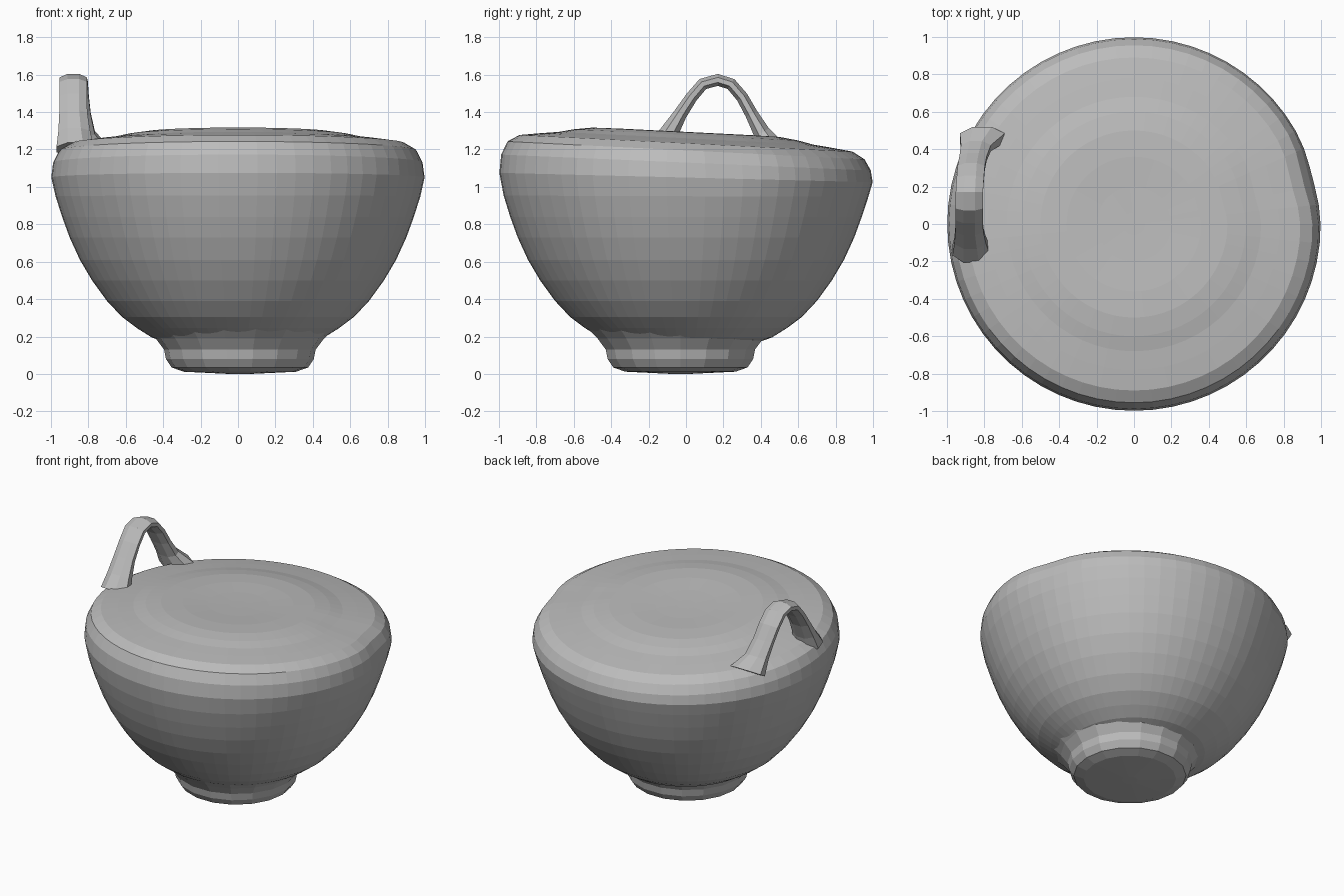
import bpy, bmesh, math
from mathutils import Vector

if "Cube" in bpy.data.objects:
    bpy.data.objects.remove(bpy.data.objects["Cube"])

clay = bpy.data.materials.new("plain grey")
clay.diffuse_color = (0.5, 0.5, 0.5, 1)
clay.use_nodes = True
clay.node_tree.nodes["Principled BSDF"].inputs["Base Color"].default_value = clay.diffuse_color


def finish(bm, name):
    bmesh.ops.recalc_face_normals(bm, faces=bm.faces)
    mesh = bpy.data.meshes.new(name)
    bm.to_mesh(mesh)
    bm.free()
    mesh.materials.append(clay)
    obj = bpy.data.objects.new(name, mesh)
    bpy.context.collection.objects.link(obj)
    return obj


def skin(bm, rings):
    """Join closed rings of vertices and cap both ends."""
    n = len(rings[0])
    for a, b in zip(rings, rings[1:]):
        for i in range(n):
            j = (i + 1) % n
            bm.faces.new((a[i], a[j], b[j], b[i]))
    for ring in (rings[0], rings[-1]):
        bm.faces.new(ring)


def smooth(t):
    t = min(1, max(0, t))
    return t * t * (3 - 2 * t)


def lathe(name, profile, sides, cx=0, cy=0):
    bm = bmesh.new()
    rings = []
    for r, z in profile:
        ring = []
        upper = smooth((z - 0.9) / 0.3)
        for i in range(sides):
            a = math.tau * i / sides
            # slight dent in the right rim, and a rim that drops to the back
            dent = 0.025 * math.exp(-((a - 0.25) / 0.16) ** 2) * upper
            x, y = r * (1 - dent) * math.cos(a), r * (1 - dent) * math.sin(a)
            ring.append(bm.verts.new((x + cx, y + cy, z - 0.05 * y * upper)))
        rings.append(ring)
    skin(bm, rings)
    return finish(bm, name)


# Foot: coarse, slightly off centre
lathe("foot", [(0.05, 0), (0.30, 0.012), (0.365, 0.035), (0.395, 0.08),
               (0.405, 0.13), (0.45, 0.19), (0.50, 0.24)], 18, 0.01, -0.03)

# Bowl with the filled, gently domed top
lathe("bowl", [(0.36, 0.16), (0.46, 0.195), (0.54, 0.245), (0.62, 0.305),
               (0.70, 0.39), (0.78, 0.50), (0.845, 0.61), (0.90, 0.73),
               (0.94, 0.84), (0.975, 0.95), (0.998, 1.05), (0.988, 1.13),
               (0.955, 1.195), (0.89, 1.233), (0.78, 1.248), (0.68, 1.26),
               (0.60, 1.278), (0.50, 1.292), (0.36, 1.294), (0.20, 1.288),
               (0.06, 1.286)], 60)

# Loop handle on the left rim: x, y, z, half width, half thickness
path = [(-0.87, -0.14, 1.20, 0.10, 0.075), (-0.875, -0.09, 1.29, 0.085, 0.05),
        (-0.88, -0.03, 1.39, 0.075, 0.036), (-0.88, 0.03, 1.48, 0.073, 0.032),
        (-0.88, 0.09, 1.55, 0.073, 0.032), (-0.88, 0.17, 1.572, 0.073, 0.032),
        (-0.875, 0.24, 1.55, 0.073, 0.032), (-0.87, 0.30, 1.48, 0.073, 0.032),
        (-0.86, 0.35, 1.39, 0.073, 0.034), (-0.845, 0.405, 1.29, 0.08, 0.045),
        (-0.81, 0.46, 1.20, 0.12, 0.07)]
bm = bmesh.new()
rings = []
for k, (x, y, z, w, t) in enumerate(path):
    p0, p1 = path[max(k - 1, 0)], path[min(k + 1, len(path) - 1)]
    tangent = Vector(p1[:3]) - Vector(p0[:3])
    side = Vector((1, 0, 0))
    out = tangent.cross(side).normalized()
    ring = []
    for i in range(8):
        a = math.tau * (i + 0.5) / 8
        offset = side * math.cos(a) * w * 1.08 + out * math.sin(a) * t * 1.08
        ring.append(bm.verts.new(Vector((x, y, z)) + offset))
    rings.append(ring)
skin(bm, rings)
finish(bm, "handle")
